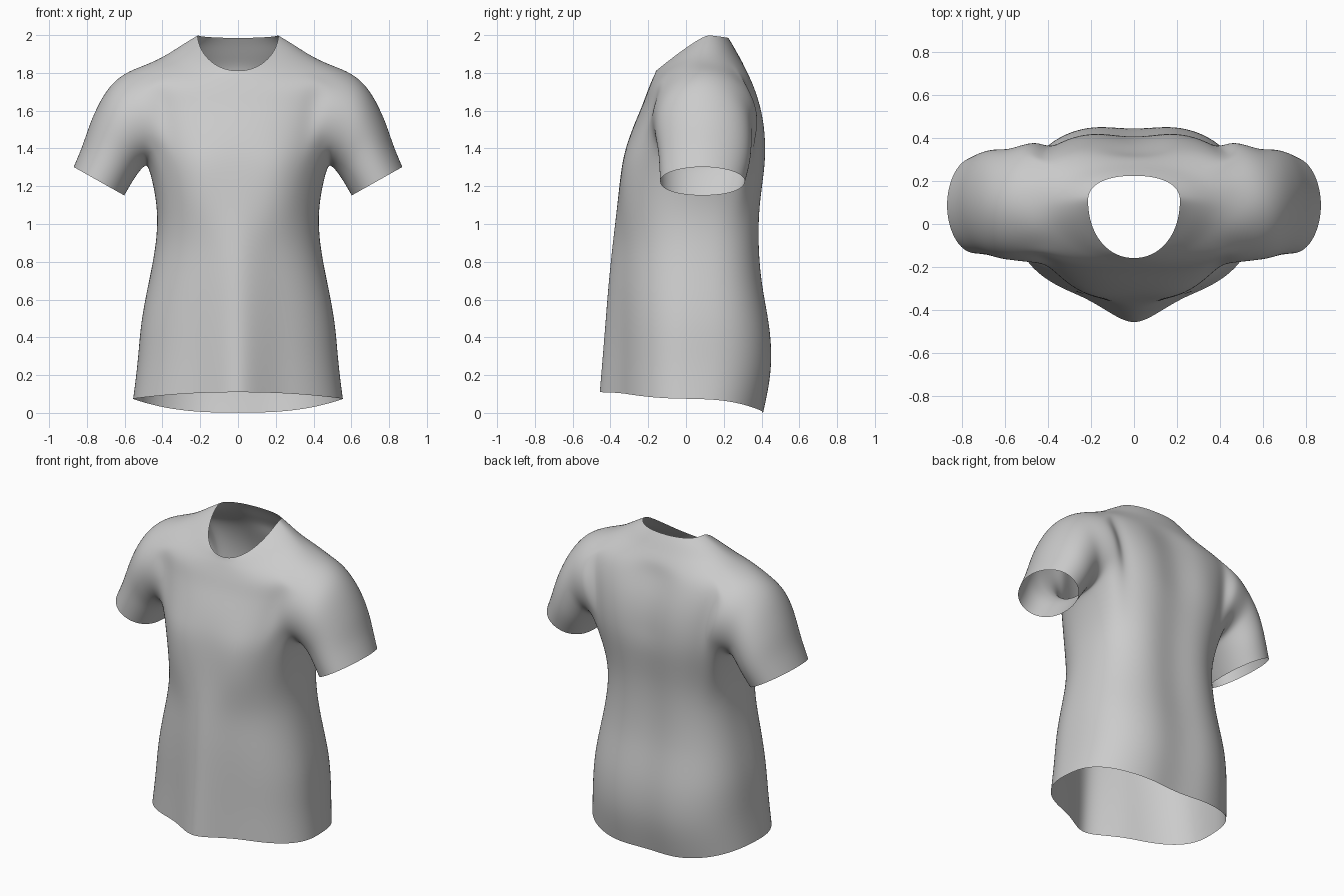
import bpy, bmesh
from math import sin, cos, pi, exp

if "Cube" in bpy.data.objects:
    bpy.data.objects.remove(bpy.data.objects["Cube"])

# Torso rows, hem to neckline:
# z front, z side, z back, half width, y front, y back, y side, front fold, z blend power
ROWS = [
    (.11, .075, .00, .558, -.365, .425, .00, .115, 2),
    (.30, .27, .22, .532, -.36, .475, .00, .10, 2),
    (.50, .48, .45, .518, -.36, .465, .01, .08, 2),
    (.70, .69, .68, .475, -.36, .415, .02, .06, 2),
    (.90, .90, .90, .432, -.35, .40, .03, .045, 2),
    (1.10, 1.10, 1.10, .425, -.345, .405, .04, .02, 2),
    (1.31, 1.31, 1.30, .475, -.34, .435, .06, 0, 2),
    (1.42, 1.43, 1.42, .50, -.315, .44, .07, 0, 2),
    (1.53, 1.55, 1.53, .52, -.275, .43, .08, 0, 2),
    (1.62, 1.69, 1.64, .55, -.235, .405, .08, 0, 2),
    (1.69, 1.81, 1.76, .58, -.21, .36, .07, 0, 1.8),
    (1.74, 1.85, 1.83, .47, -.19, .315, .08, 0, 1.6),
    (1.775, 1.895, 1.89, .38, -.175, .28, .09, 0, 1.4),
    (1.795, 1.955, 1.945, .29, -.165, .25, .10, 0, 1.25),
    (1.81, 2.0, 1.985, .215, -.16, .225, .11, 0, 1.1),
]
# Sleeve rings, armhole to cuff:
# underside x z, top x z, y front, y back, inward curve of the front and back edges
RINGS = [
    (.475, 1.31, .58, 1.815, -.185, .395, .07),
    (.49, 1.305, .665, 1.755, -.172, .352, .01),
    (.505, 1.295, .73, 1.66, -.165, .352, 0),
    (.53, 1.265, .788, 1.53, -.15, .35, 0),
    (.56, 1.22, .822, 1.42, -.145, .34, 0),
    (.60, 1.15, .872, 1.303, -.14, .315, 0),
]
HALF, ARM, LOW, TOP = 8, 3, 6, 10   # columns per quarter, armhole columns and rows


def spow(v, p):
    return abs(v) ** p * (1 if v >= 0 else -1)


def torso_point(row, col):
    zf, zs, zb, w, yf, yb, ys, fold, power = ROWS[row]
    t = col * pi / (2 * HALF)
    front = col < 0
    e = (.95 if row < 5 or row > 11 else .85) if front else (.88 if row > 11 else .75)
    x = 0 if abs(col) == HALF else w * cos(t) ** e
    s = spow(abs(sin(t)), e)
    y = ys + ((yf if front else yb) - ys) * s
    z = zs + ((zf if front else zb) - zs) * abs(sin(t)) ** power
    if front:
        y -= fold * exp(-(x / .13) ** 2)          # centre drape
        y -= .03 * exp(-((x - .22) / .12) ** 2 - ((z - 1.2) / .18) ** 2)  # chest
    elif row <= TOP:
        y -= (.045 if row > LOW else .03) * exp(-(x / .12) ** 2)          # spine hollow
    return x, y, z


def sleeve_point(ring, i, count):
    xb, zb, xt, zt, yf, yb, inset = RINGS[ring]
    phi = 2 * pi * (i - ARM) / count
    h = (1 - spow(cos(phi), .95)) / 2
    s = spow(sin(phi), 1.05 if cos(phi) < 0 else .9)
    x = xb + (xt - xb) * h - inset * s * s
    y = (yf + yb) / 2 + (yb - yf) / 2 * s
    return x, y, zb + (zt - zb) * h


bm = bmesh.new()
cols = range(-HALF, HALF + 1)
grid = {(r, c): bm.verts.new(torso_point(r, c)) for r in range(len(ROWS)) for c in cols}

# Armhole edge follows the first sleeve ring
rim = [(LOW, c) for c in range(-ARM, ARM + 1)]
rim += [(r, ARM) for r in range(LOW + 1, TOP)]
rim += [(TOP, c) for c in range(ARM, -ARM - 1, -1)]
rim += [(r, -ARM) for r in range(TOP - 1, LOW, -1)]
n = len(rim)
for i, key in enumerate(rim):
    grid[key].co = sleeve_point(0, i, n)

# Torso panels, leaving the armhole open
for r in range(len(ROWS) - 1):
    for c in range(-HALF, HALF):
        if LOW <= r < TOP and -ARM <= c < ARM:
            continue
        bm.faces.new((grid[r, c], grid[r, c + 1], grid[r + 1, c + 1], grid[r + 1, c]))

# Sleeve grown from the armhole
loop = [grid[k] for k in rim]
for ring in range(1, len(RINGS)):
    new = [bm.verts.new(sleeve_point(ring, i, n)) for i in range(n)]
    for i in range(n):
        j = (i + 1) % n
        bm.faces.new((loop[i], loop[j], new[j], new[i]))
    loop = new

bmesh.ops.delete(bm, geom=[v for v in bm.verts if not v.link_faces], context='VERTS')
bmesh.ops.recalc_face_normals(bm, faces=bm.faces)
if sum(f.normal.x * f.calc_area() for f in bm.faces) < 0:
    bmesh.ops.reverse_faces(bm, faces=bm.faces)
for f in bm.faces:
    f.smooth = True

mesh = bpy.data.meshes.new("shirt")
bm.to_mesh(mesh)
bm.free()
shirt = bpy.data.objects.new("shirt", mesh)
bpy.context.collection.objects.link(shirt)

# Mirror to the other half, then smooth the cloth
mirror = shirt.modifiers.new("mirror", 'MIRROR')
mirror.use_clip = True
sub = shirt.modifiers.new("smooth_cloth", 'SUBSURF')
sub.levels = sub.render_levels = 3
